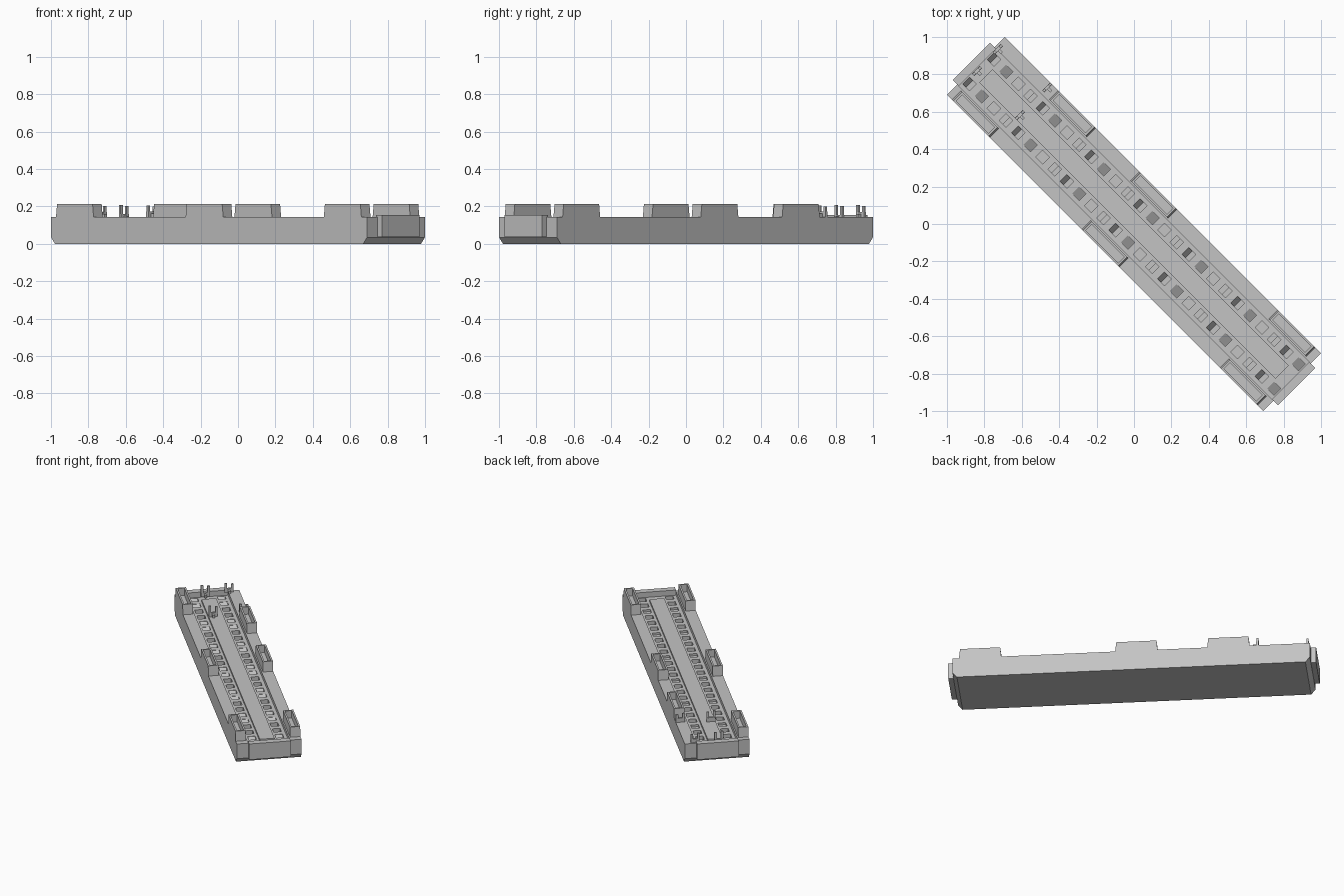
import bpy, bmesh, math
from mathutils import Matrix

cube = bpy.data.objects.get("Cube")
if cube:
    bpy.data.objects.remove(cube, do_unlink=True)

grey = bpy.data.materials.new("plain_grey")
grey.use_nodes = True
colour = (0.55, 0.55, 0.55, 1)
grey.diffuse_color = colour
grey.node_tree.nodes["Principled BSDF"].inputs["Base Color"].default_value = colour

# The hull is laid out along x, then turned onto the diagonal
TURN = Matrix.Rotation(-math.pi / 4, 4, "Z")
HALF_LEN, HALF_WID, DECK, FLOOR = 1.195, 0.219, 0.143, 0.115
WELL, WELL_END = 0.141, 1.185


def prism(bm, profile, v0, v1):
    """Extrude a length/height profile across the width."""
    a = [bm.verts.new((u, v0, z)) for u, z in profile]
    b = [bm.verts.new((u, v1, z)) for u, z in profile]
    bm.faces.new(a)
    bm.faces.new(b[::-1])
    n = len(a)
    for i in range(n):
        j = (i + 1) % n
        bm.faces.new((a[i], b[i], b[j], a[j]))


def box(bm, u0, u1, v0, v1, z0, z1):
    prism(bm, [(u0, z0), (u1, z0), (u1, z1), (u0, z1)], v0, v1)


def finish(name, bm):
    bmesh.ops.recalc_face_normals(bm, faces=bm.faces)
    bm.transform(TURN)
    mesh = bpy.data.meshes.new(name)
    bm.to_mesh(mesh)
    bm.free()
    mesh.materials.append(grey)
    obj = bpy.data.objects.new(name, mesh)
    bpy.context.collection.objects.link(obj)
    return obj


def hull_profile(top):
    low = HALF_LEN - 0.03
    return [(-low, 0), (low, 0), (HALF_LEN, 0.035), (HALF_LEN, top),
            (-HALF_LEN, top), (-HALF_LEN, 0.035)]


# Hull core and side decks
bm = bmesh.new()
prism(bm, hull_profile(0.085), -WELL, WELL)
finish("hull_core", bm)
for side, name in ((-1, "right_deck"), (1, "left_deck")):
    bm = bmesh.new()
    prism(bm, hull_profile(DECK), side * WELL, side * HALF_WID)
    finish(name, bm)

# End plates closing the well
for end, name in ((-1, "rear_end_plate"), (1, "front_end_plate")):
    bm = bmesh.new()
    box(bm, end * WELL_END, end * 1.23, -WELL, WELL, 0.037, 0.153)
    finish(name, bm)

# Raised centre walkway
bm = bmesh.new()
box(bm, -WELL_END, WELL_END, -0.064, 0.064, 0.085, FLOOR)
box(bm, -1.12, 1.12, -0.05, 0.05, FLOOR, 0.13)
finish("centre_walkway", bm)

# Two lanes of square pockets, with sloped or flat inserts
COUNT, PITCH, CELL, ROW = 26, 0.0921, 0.026, 0.0925
for side, name in ((-1, "right_lane"), (1, "left_lane")):
    frame, inserts = bmesh.new(), bmesh.new()
    mid = side * ROW
    inner, outer = mid - side * CELL, mid + side * CELL
    box(frame, -WELL_END, WELL_END, side * 0.064, inner, 0.085, FLOOR)
    box(frame, -WELL_END, WELL_END, outer, side * WELL, 0.085, FLOOR)
    edge = -WELL_END
    for i in range(COUNT):
        u = (i - (COUNT - 1) / 2) * PITCH
        box(frame, edge, u - CELL, inner, outer, 0.085, FLOOR)
        edge = u + CELL
        a, b, lo, hi = u - CELL, u + CELL, 0.085, FLOOR - 0.002
        if i % 4 == 0:
            prism(inserts, [(a, lo), (u, lo), (a, hi)], inner, outer)
        elif i % 4 == 1:
            prism(inserts, [(a, lo), (b, lo), (a, hi)], inner, outer)
        elif i % 4 == 3:
            box(inserts, u, b, inner, outer, lo, 0.1)
    box(frame, edge, WELL_END, inner, outer, 0.085, FLOOR)
    finish(name, frame)
    finish(name + "_inserts", inserts)

# Open-topped bulwark boxes along both edges
V_IN, V_OUT, TOP, RIM = 0.15, HALF_WID, 0.214, 0.012


def bulwark(name, u, side):
    bm = bmesh.new()
    # rings run from the outer base, over the rim, down to the pocket floor
    rings = []
    for half, gap, z in ((0.142, 0, DECK), (0.134, 0, TOP),
                         (0.134 - RIM, RIM, TOP), (0.134 - RIM, RIM, 0.16)):
        corners = ((-half, V_IN + gap), (half, V_IN + gap),
                   (half, V_OUT - gap), (-half, V_OUT - gap))
        rings.append([bm.verts.new((u + du, side * v, z)) for du, v in corners])
    for r, s in zip(rings, rings[1:]):
        for i in range(4):
            j = (i + 1) % 4
            bm.faces.new((r[i], r[j], s[j], s[i]))
    bm.faces.new(rings[0])
    bm.faces.new(rings[-1])
    finish(name, bm)


for side, label, places in ((-1, "right", (-1.015, -0.035, 1.01)),
                            (1, "left", (-0.65, -0.035, 1.01))):
    for i, u in enumerate(places):
        bulwark(f"{label}_bulwark_{i + 1}", u, side)


# Small upright fittings near the rear end
def fitting(name, u, v, base, top):
    bm = bmesh.new()
    box(bm, u - 0.008, u + 0.008, v - 0.03, v + 0.03, base, base + 0.03)
    box(bm, u - 0.006, u + 0.006, v - 0.03, v - 0.014, base + 0.03, top)
    box(bm, u - 0.006, u + 0.006, v + 0.014, v + 0.03, base + 0.03, top - 0.006)
    box(bm, u + 0.008, u + 0.03, v - 0.008, v + 0.008, base, base + 0.02)
    finish(name, bm)


fitting("rear_corner_fitting", -1.176, 0.146, 0.14, 0.208)
fitting("rear_middle_fitting", -1.172, -0.015, 0.125, 0.208)
fitting("left_deck_fitting", -0.844, 0.188, DECK, 0.205)
fitting("walkway_fitting", -0.843, -0.02, 0.13, 0.207)
